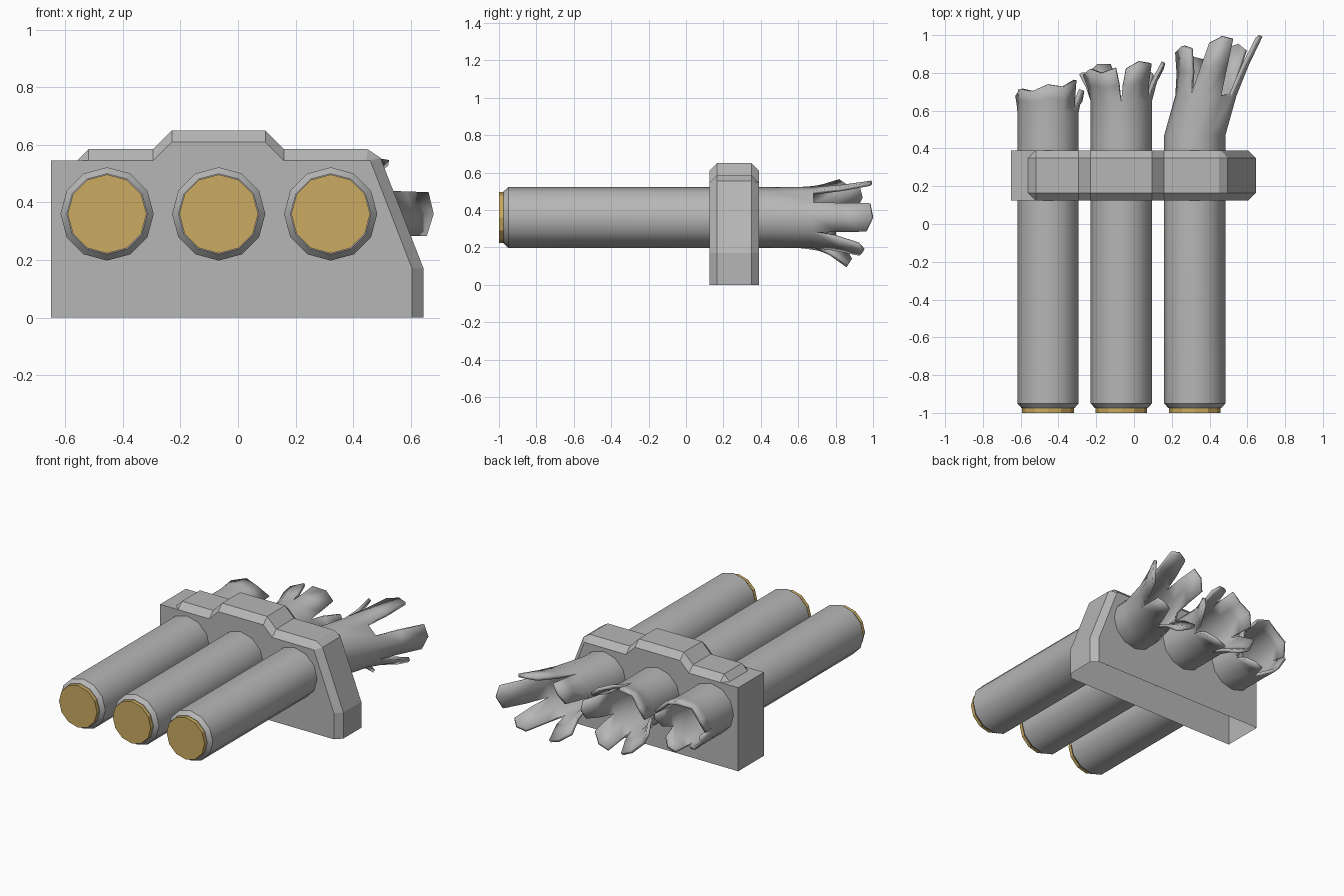
import bpy, bmesh, math
from mathutils import Vector

cube = bpy.data.objects.get("Cube")
if cube:
    bpy.data.objects.remove(cube)


def material(name, rgb):
    m = bpy.data.materials.new(name)
    m.use_nodes = True
    m.diffuse_color = (*rgb, 1)
    m.node_tree.nodes["Principled BSDF"].inputs["Base Color"].default_value = (*rgb, 1)
    return m


GREY = material("grey metal", (0.47, 0.47, 0.47))
GOLD = material("brass", (0.6, 0.41, 0.12))


def finish(bm, name, mat, smooth=None):
    bmesh.ops.remove_doubles(bm, verts=bm.verts, dist=0.0005)
    bmesh.ops.recalc_face_normals(bm, faces=bm.faces)
    me = bpy.data.meshes.new(name)
    bm.to_mesh(me)
    bm.free()
    ob = bpy.data.objects.new(name, me)
    bpy.context.collection.objects.link(ob)
    me.materials.append(mat)
    if smooth:
        bpy.ops.object.select_all(action='DESELECT')
        ob.select_set(True)
        bpy.context.view_layer.objects.active = ob
        bpy.ops.object.shade_smooth_by_angle(angle=math.radians(smooth))
    return ob


def bridge(bm, a, b, closed=True):
    n = len(a)
    for i in range(n if closed else n - 1):
        j = (i + 1) % n
        bm.faces.new((a[i], a[j], b[j], b[i]))


# Bracket: flat profile on the end planes, larger ridge profile between them
FLAT = [(0.605, 0), (0.605, 0.17), (0.46, 0.545), (0.445, 0.545), (0.16, 0.545),
        (0.095, 0.61), (-0.23, 0.61), (-0.295, 0.545), (-0.52, 0.545), (-0.52, 0.545),
        (-0.65, 0.545), (-0.65, 0)]
RIDGE = [(0.645, 0), (0.645, 0.17), (0.495, 0.555), (0.45, 0.585), (0.16, 0.585),
         (0.095, 0.65), (-0.23, 0.65), (-0.295, 0.585), (-0.52, 0.585), (-0.56, 0.545),
         (-0.65, 0.545), (-0.65, 0)]
bm = bmesh.new()
rings = [[bm.verts.new((x, y, z)) for x, z in prof]
         for y, prof in ((0.125, FLAT), (0.165, RIDGE), (0.35, RIDGE), (0.39, FLAT))]
for a, b in zip(rings, rings[1:]):
    bridge(bm, a, b, closed=False)          # underside stays open
for ring in (rings[0], rings[-1]):
    bm.faces.new(ring[:9] + ring[10:])
finish(bm, "bracket", GREY)

R, AXIS_Z, STEP = 0.162, 0.36, 30


def barrel(name, cx, root, bend, petals):
    """Tube with a torn rear; petals are (start, end, tip at start, tip at end, flare, taper)."""
    def point(angle, radius, y):
        a = math.radians(angle)
        shift = bend * max(0, y - 0.47)
        return Vector((cx + shift + radius * math.sin(a), y, AXIS_Z + radius * math.cos(a)))

    bm = bmesh.new()
    rows = [[bm.verts.new(point(a, r, y)) for a in range(0, 360, STEP)]
            for r, y in ((0.14, -0.975), (R, -0.95), (R, 0.47), (R, root))]
    for a, b in zip(rows, rows[1:]):
        bridge(bm, a, b)
    bm.faces.new(rows[0])
    # Torn petals, curling outward from the root ring
    for start, end, tip0, tip1, flare, taper in petals:
        mid = (start + end) / 2
        grid = []
        for t in (0, 0.5, 1):
            row = []
            for i, a in enumerate(range(start, end + 1, STEP)):
                tip = tip0 + (tip1 - tip0) * (a - start) / (end - start)
                tip += 0.012 if i % 2 else -0.012
                row.append(bm.verts.new(point(mid + (a - mid) * (1 - taper * t),
                                              R + flare * t ** 1.4,
                                              root + (tip - root) * t)))
            grid.append(row)
        for a, b in zip(grid, grid[1:]):
            bridge(bm, a, b, closed=False)
    ob = finish(bm, name, GREY, 35)
    wall = ob.modifiers.new("wall", 'SOLIDIFY')
    wall.thickness = 0.02
    wall.offset = -1

    # Brass end disc
    bm = bmesh.new()
    rows = [[bm.verts.new(point(a, 0.137, y)) for a in range(0, 360, STEP)]
            for y in (-1, -0.974)]
    bridge(bm, *rows)
    for r in rows:
        bm.faces.new(r)
    finish(bm, name + "_end_cap", GOLD)


# Angles run from the top towards the model's left
barrel("right_barrel", -0.455, 0.59, 0, [
    (-90, 60, 0.69, 0.75, 0.012, 0.0),
    (60, 120, 0.72, 0.66, 0.03, 0.4),
    (120, 180, 0.68, 0.72, 0.02, 0.4),
    (180, 270, 0.66, 0.7, 0.0, 0.25)])
barrel("middle_barrel", -0.067, 0.65, 0, [
    (-90, 0, 0.8, 0.81, 0.045, 0.2),
    (0, 60, 0.83, 0.86, 0.045, 0.3),
    (60, 120, 0.85, 0.83, 0.07, 0.5),
    (120, 180, 0.8, 0.84, 0.07, 0.4),
    (180, 270, 0.85, 0.78, 0.07, 0.35)])
barrel("left_barrel", 0.322, 0.68, 0.28, [
    (-90, -30, 0.92, 0.94, 0.07, 0.4),
    (-30, 30, 0.97, 0.99, 0.035, 0.4),
    (60, 120, 0.99, 0.97, 0.05, 0.3),
    (120, 180, 0.93, 0.94, 0.05, 0.5),
    (180, 240, 0.87, 0.86, 0.11, 0.4)])
